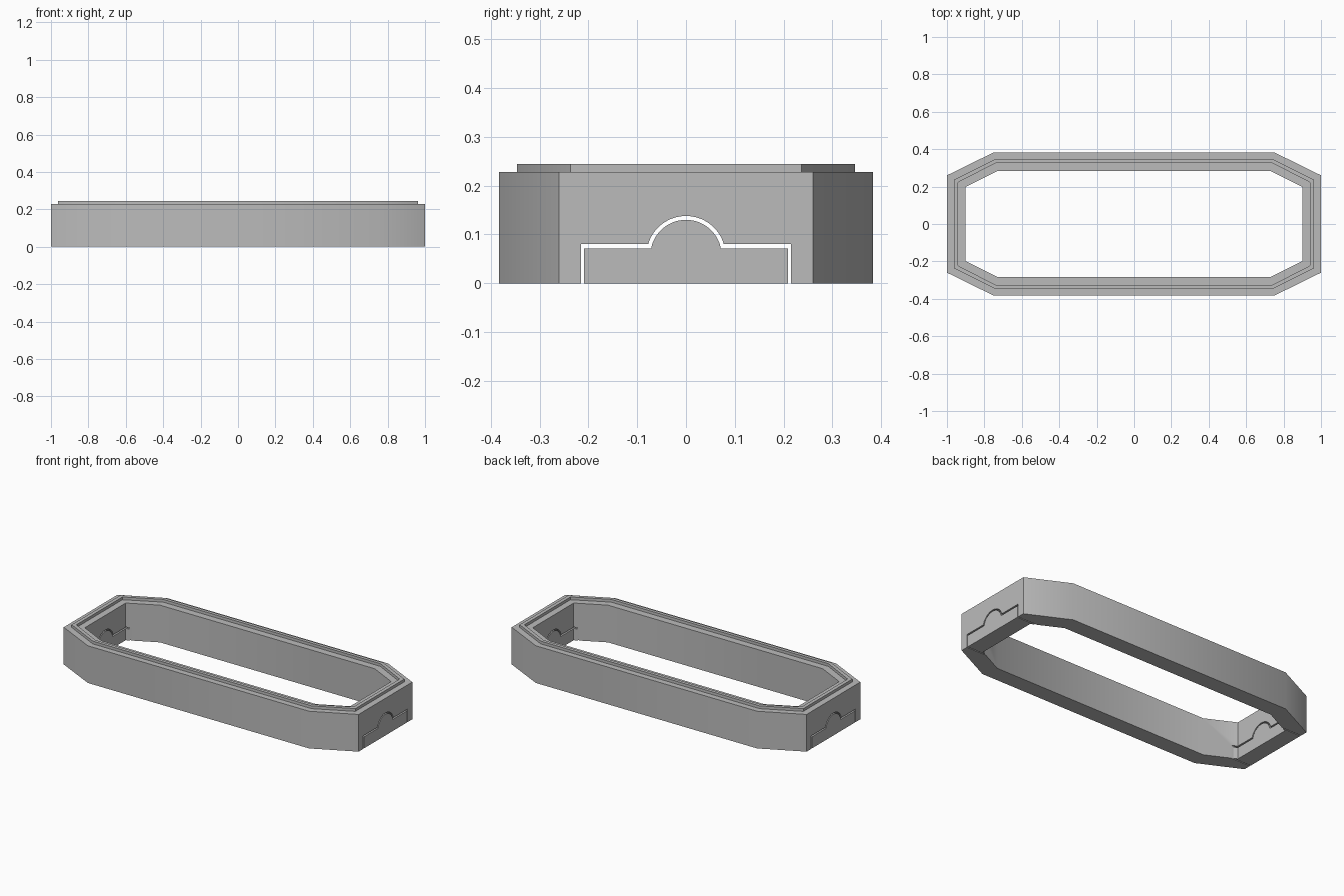
import bpy, bmesh, math

cube = bpy.data.objects.get("Cube")
if cube:
    bpy.data.objects.remove(cube, do_unlink=True)

grey = bpy.data.materials.new("plain grey")
grey.use_nodes = True
grey.diffuse_color = (0.5, 0.5, 0.5, 1)
grey.node_tree.nodes["Principled BSDF"].inputs["Base Color"].default_value = (0.5, 0.5, 0.5, 1)


def make_object(name, bm):
    bmesh.ops.recalc_face_normals(bm, faces=bm.faces)
    mesh = bpy.data.meshes.new(name)
    bm.to_mesh(mesh)
    bm.free()
    mesh.materials.append(grey)
    obj = bpy.data.objects.new(name, mesh)
    bpy.context.collection.objects.link(obj)
    return obj


def octagon(end_x, corner_y, corner_x, side_y):
    """Long octagon outline, mirrored from its first quadrant."""
    quarter = [(end_x, corner_y), (corner_x, side_y)]
    right = [(x, -y) for x, y in reversed(quarter)] + quarter
    return right + [(-x, -y) for x, y in right]


def make_ring(name):
    """Sweep a stepped wall section around the long octagon."""
    outer = octagon(1.0, 0.26, 0.75, 0.383)
    lip_outer = octagon(0.962, 0.237, 0.742, 0.347)
    lip_inner = octagon(0.94, 0.223, 0.737, 0.327)
    inner = octagon(0.9, 0.198, 0.728, 0.284)
    shoulder, top = 0.228, 0.245
    section = [(outer, 0), (outer, shoulder), (lip_outer, shoulder), (lip_outer, top),
               (lip_inner, top), (lip_inner, shoulder), (inner, shoulder), (inner, 0)]
    bm = bmesh.new()
    loops = [[bm.verts.new((x, y, z)) for x, y in outline] for outline, z in section]
    for a, b in zip(loops, loops[1:] + loops[:1]):
        for i in range(len(a)):
            j = (i + 1) % len(a)
            bm.faces.new((a[i], a[j], b[j], b[i]))
    return make_object(name, bm)


def make_cutter(name, half_width, step_z, radius, centre_z=0.057, segments=32):
    """Flat tab with a domed middle, extruded through both ends."""
    start = math.asin((step_z - centre_z) / radius)
    points = [(half_width, -0.1), (half_width, step_z)]
    for i in range(segments + 1):
        a = start + (math.pi - 2 * start) * i / segments
        points.append((radius * math.cos(a), centre_z + radius * math.sin(a)))
    points += [(-half_width, step_z), (-half_width, -0.1)]
    bm = bmesh.new()
    face = bm.faces.new([bm.verts.new((-1.2, y, z)) for y, z in points])
    moved = bmesh.ops.extrude_face_region(bm, geom=[face])["geom"]
    bmesh.ops.translate(bm, vec=(2.4, 0, 0),
                        verts=[v for v in moved if isinstance(v, bmesh.types.BMVert)])
    cutter = make_object(name, bm)
    cutter.hide_render = True
    return cutter


def cut(obj, cutter, operation):
    mod = obj.modifiers.new("Cut", 'BOOLEAN')
    mod.operation = operation
    mod.solver = 'EXACT'
    mod.object = cutter
    bpy.ops.object.select_all(action='DESELECT')
    bpy.context.view_layer.objects.active = obj
    obj.select_set(True)
    bpy.ops.object.modifier_apply(modifier=mod.name)
    bpy.data.objects.remove(cutter, do_unlink=True)
    bpy.ops.object.shade_smooth_by_angle(angle=math.radians(30))


# Frame wall with a domed opening at each end
cut(make_ring("frame"), make_cutter("opening_cutter", 0.215, 0.08, 0.081), 'DIFFERENCE')

# Loose tabs filling the openings, leaving a thin gap
cut(make_ring("end_tabs"), make_cutter("tab_cutter", 0.209, 0.071, 0.073), 'INTERSECT')
